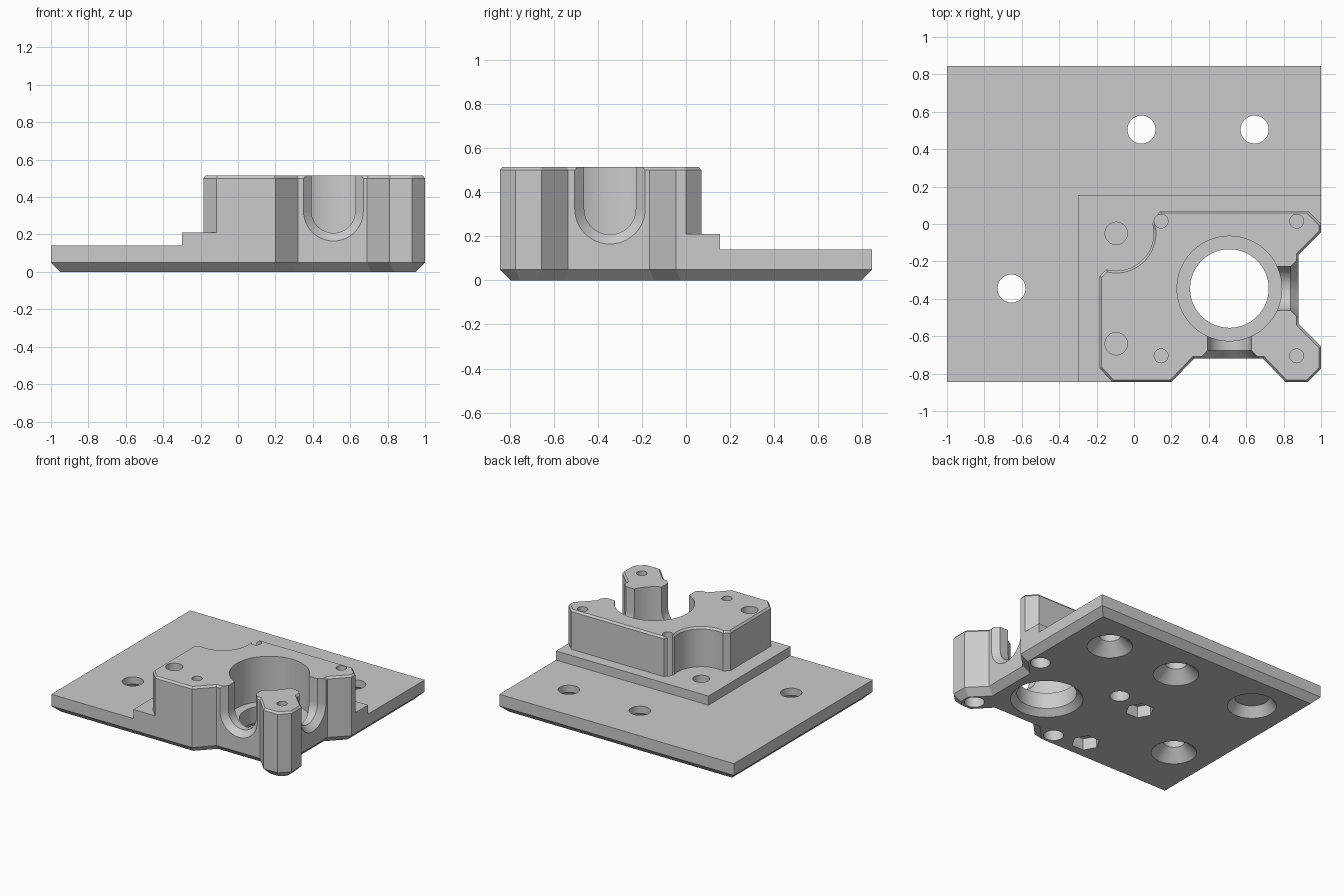
import bpy, bmesh
from math import sin, cos, pi, radians
from mathutils import Vector, Matrix

cube = bpy.data.objects.get("Cube")
if cube:
    bpy.data.objects.remove(cube, do_unlink=True)

grey = bpy.data.materials.new("plain grey")
grey.use_nodes = True
grey.diffuse_color = (0.6, 0.6, 0.6, 1)
grey.node_tree.nodes["Principled BSDF"].inputs["Base Color"].default_value = (0.6, 0.6, 0.6, 1)


def loft(name, rings):
    """Closed solid skinned through rings of equal point count."""
    bm = bmesh.new()
    loops = [[bm.verts.new(p) for p in ring] for ring in rings]
    n = len(loops[0])
    for a, b in zip(loops, loops[1:]):
        for i in range(n):
            j = (i + 1) % n
            bm.faces.new((a[i], a[j], b[j], b[i]))
    bm.faces.new(loops[0][::-1])
    bm.faces.new(loops[-1])
    bmesh.ops.recalc_face_normals(bm, faces=bm.faces)
    mesh = bpy.data.meshes.new(name)
    bm.to_mesh(mesh)
    bm.free()
    mesh.materials.append(grey)
    obj = bpy.data.objects.new(name, mesh)
    bpy.context.collection.objects.link(obj)
    return obj


def inset(points, d):
    """Offset a counter-clockwise outline inwards with mitred corners."""
    pts = [Vector(p) for p in points]
    out = []
    for i, p in enumerate(pts):
        u = (p - pts[i - 1]).normalized()
        v = (pts[(i + 1) % len(pts)] - p).normalized()
        nu, nv = Vector((-u.y, u.x)), Vector((-v.y, v.x))
        out.append(p + (nu + nv) * d / (1 + nu.dot(nv)))
    return out


def prism(name, outline, levels):
    """Stack of (height, inset) levels of one outline."""
    return loft(name, [[(x, y, z) for x, y in inset(outline, d)] for z, d in levels])


def bore(x, y, levels, sides=48):
    """Turned cutter of (height, radius) levels."""
    angles = [2 * pi * i / sides for i in range(sides)]
    return loft("bore_cutter", [[(x + r * cos(a), y + r * sin(a), z) for a in angles]
                                for z, r in levels])


def combine(target, tool, operation):
    """Apply a boolean and discard the tool."""
    tool.hide_render = True
    mod = target.modifiers.new("combine", "BOOLEAN")
    mod.operation, mod.solver, mod.object = operation, "EXACT", tool
    bpy.ops.object.select_all(action="DESELECT")
    target.select_set(True)
    bpy.context.view_layer.objects.active = target
    bpy.ops.object.modifier_apply(modifier=mod.name)
    bpy.data.objects.remove(tool, do_unlink=True)


# Notched front and left edge shared by all three tiers
FRONT = -0.845
edge = [(0.2, FRONT), (0.32, -0.72), (0.69, -0.72), (0.81, FRONT), (0.93, FRONT),
        (1, -0.775), (1, -0.655), (0.88, -0.535), (0.88, -0.165), (1, -0.045)]

# Base plate with bevelled underside
body = prism("mounting_bracket", edge + [(1, 0.845), (-1, 0.845), (-1, FRONT)],
             [(0, 0.05), (0.05, 0), (0.14, 0)])

# Low step
step = prism("step", edge + [(1, 0.155), (-0.3, 0.155), (-0.3, FRONT)],
             [(0.14, 0), (0.21, 0)])

# Tall block with a rounded corner recess
PX, PY = -0.095, -0.05
recess = [(PX + 0.2 * cos(radians(a)), PY + 0.2 * sin(radians(a))) for a in range(15, -106, -5)]
block = prism("block", edge + [(1, 0), (0.93, 0.07), (0.14, 0.07)] + recess
              + [(-0.185, -0.28), (-0.185, -0.77), (-0.115, FRONT)],
              [(0.21, 0), (0.5, 0), (0.515, 0.012)])
combine(body, step, "UNION")
combine(body, block, "UNION")

# Main stepped bore with a countersunk underside
BX, BY = 0.51, -0.345
cutters = [bore(BX, BY, [(-0.01, 0.265), (0.045, 0.21), (0.17, 0.21), (0.17, 0.28), (0.6, 0.28)], 80)]

# U-shaped side channels with flared mouths
for angle, reach in ((0, 0.375), (pi / 2, 0.37)):
    rings = []
    for d, r in ((0, 0.117), (reach - 0.043, 0.117), (reach, 0.16), (reach + 0.1, 0.16)):
        profile = [(r * cos(pi + pi * i / 24), 0.325 + r * sin(pi + pi * i / 24)) for i in range(25)]
        profile += [(r, 0.6), (-r, 0.6)]
        rings.append([(u, -d, z) for u, z in profile])
    channel = loft("channel_cutter", rings)
    channel.data.transform(Matrix.Translation((BX, BY, 0)) @ Matrix.Rotation(angle, 4, "Z"))
    cutters.append(channel)

# Corner screw holes, blind from above and below
for x in (0.145, 0.87):
    for y in (0.015, -0.705):
        cutters.append(bore(x, y, [(0.16, 0.037), (0.6, 0.037)], 32))
        cutters.append(bore(x, y, [(-0.01, 0.07), (0.13, 0.07)], 32))

# Side screw holes with hexagonal nut pockets below
for y in (PY, -0.64):
    cutters.append(bore(PX, y, [(0.12, 0.06), (0.6, 0.06)], 32))
    cutters.append(bore(PX, y, [(-0.01, 0.1), (0.09, 0.1)], 6))

# Countersunk plate holes and one blind countersink
for x, y in ((0.04, 0.505), (0.645, 0.505), (-0.655, BY)):
    cutters.append(bore(x, y, [(-0.01, 0.17), (0.085, 0.075), (0.2, 0.075)]))
cutters.append(bore(-0.655, 0.505, [(-0.01, 0.18), (0.07, 0.12)]))

for cutter in cutters:
    combine(body, cutter, "DIFFERENCE")

# Merge coplanar faces and smooth the round walls
bm = bmesh.new()
bm.from_mesh(body.data)
bmesh.ops.remove_doubles(bm, verts=bm.verts, dist=0.0001)
bmesh.ops.dissolve_limit(bm, angle_limit=radians(0.5), verts=bm.verts, edges=bm.edges)
bm.to_mesh(body.data)
bm.free()
body.select_set(True)
bpy.ops.object.shade_smooth_by_angle(angle=radians(25))
